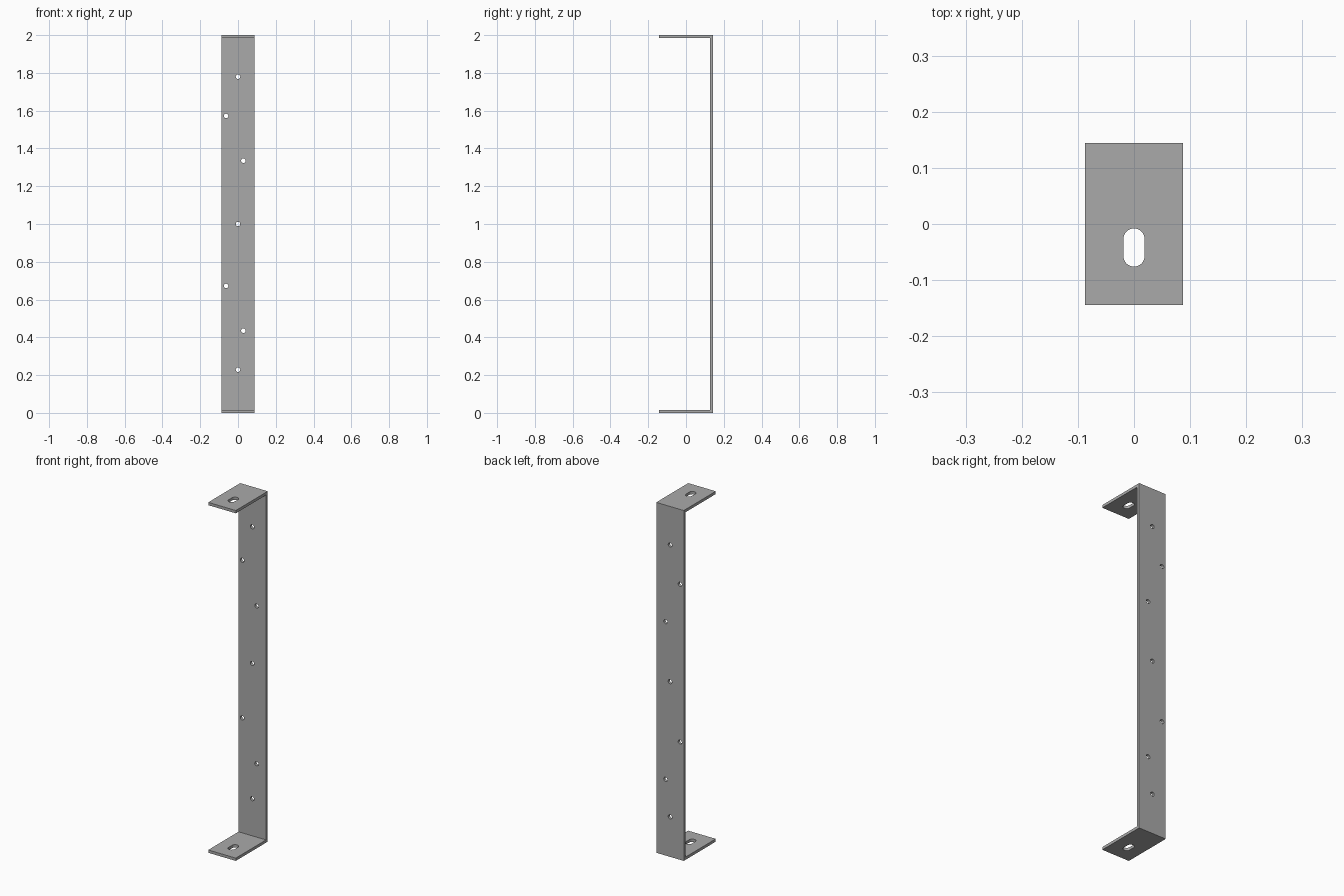
import bpy
import bmesh
import math
from mathutils import Matrix

cube = bpy.data.objects.get("Cube")
if cube:
    bpy.data.objects.remove(cube, do_unlink=True)

HALF_W, HALF_D, HEIGHT, THICK = 0.087, 0.144, 2.0, 0.016
HOLE_R, SLOT_R, SLOT_Y, SLOT_HALF = 0.012, 0.019, -0.042, 0.015

steel = bpy.data.materials.new("grey steel")
steel.use_nodes = True
colour = (0.4, 0.4, 0.4, 1)
steel.diffuse_color = colour
steel.node_tree.nodes["Principled BSDF"].inputs["Base Color"].default_value = colour


def prism(name, outline, vector):
    """Extrude a closed outline of 3D points along a vector."""
    bm = bmesh.new()
    face = bm.faces.new([bm.verts.new(p) for p in outline])
    new = bmesh.ops.extrude_face_region(bm, geom=[face])["geom"]
    verts = [v for v in new if isinstance(v, bmesh.types.BMVert)]
    bmesh.ops.translate(bm, verts=verts, vec=vector)
    bmesh.ops.recalc_face_normals(bm, faces=bm.faces)
    mesh = bpy.data.meshes.new(name)
    bm.to_mesh(mesh)
    bm.free()
    mesh.materials.append(steel)
    obj = bpy.data.objects.new(name, mesh)
    bpy.context.collection.objects.link(obj)
    return obj


def arc(radius, start, end, steps):
    angles = [start + (end - start) * i / steps for i in range(steps + 1)]
    return [(radius * math.cos(a), radius * math.sin(a)) for a in angles]


# Bent strip: upright back plate with a flange at each end
inner_y = HALF_D - THICK
profile = [(-HALF_D, 0), (HALF_D, 0), (HALF_D, HEIGHT), (-HALF_D, HEIGHT),
           (-HALF_D, HEIGHT - THICK), (inner_y, HEIGHT - THICK),
           (inner_y, THICK), (-HALF_D, THICK)]
bracket = prism("bracket", [(-HALF_W, y, z) for y, z in profile], (2 * HALF_W, 0, 0))

# Round screw holes through the back plate
cutters = []
screw_holes = [(0, 1.78), (-0.063, 1.572), (0.028, 1.335), (0, 1.0),
               (-0.063, 0.672), (0.028, 0.435), (0, 0.228)]
circle = arc(HOLE_R, 0, math.tau, 24)[:-1]
for x, z in screw_holes:
    ring = [(x + a, inner_y - 0.05, z + b) for a, b in circle]
    cutters.append(prism("screw_hole_cutter", ring, (0, 0.12, 0)))

# Rounded slot through each flange
slot = [(x, y + SLOT_Y + SLOT_HALF) for x, y in arc(SLOT_R, 0, math.pi, 16)]
slot += [(x, y + SLOT_Y - SLOT_HALF) for x, y in arc(SLOT_R, math.pi, math.tau, 16)]
for z in (-0.05, HEIGHT - 0.07):
    cutters.append(prism("slot_cutter", [(x, y, z) for x, y in slot], (0, 0, 0.12)))

# Cut the openings, then discard the cutters
bpy.context.view_layer.objects.active = bracket
bracket.select_set(True)
for cutter in cutters:
    cutter.hide_render = True
    mod = bracket.modifiers.new("opening", "BOOLEAN")
    mod.operation = "DIFFERENCE"
    mod.solver = "EXACT"
    mod.object = cutter
    bpy.ops.object.modifier_apply(modifier=mod.name)
    bpy.data.objects.remove(cutter, do_unlink=True)

bpy.ops.object.shade_smooth_by_angle(angle=math.radians(30))
